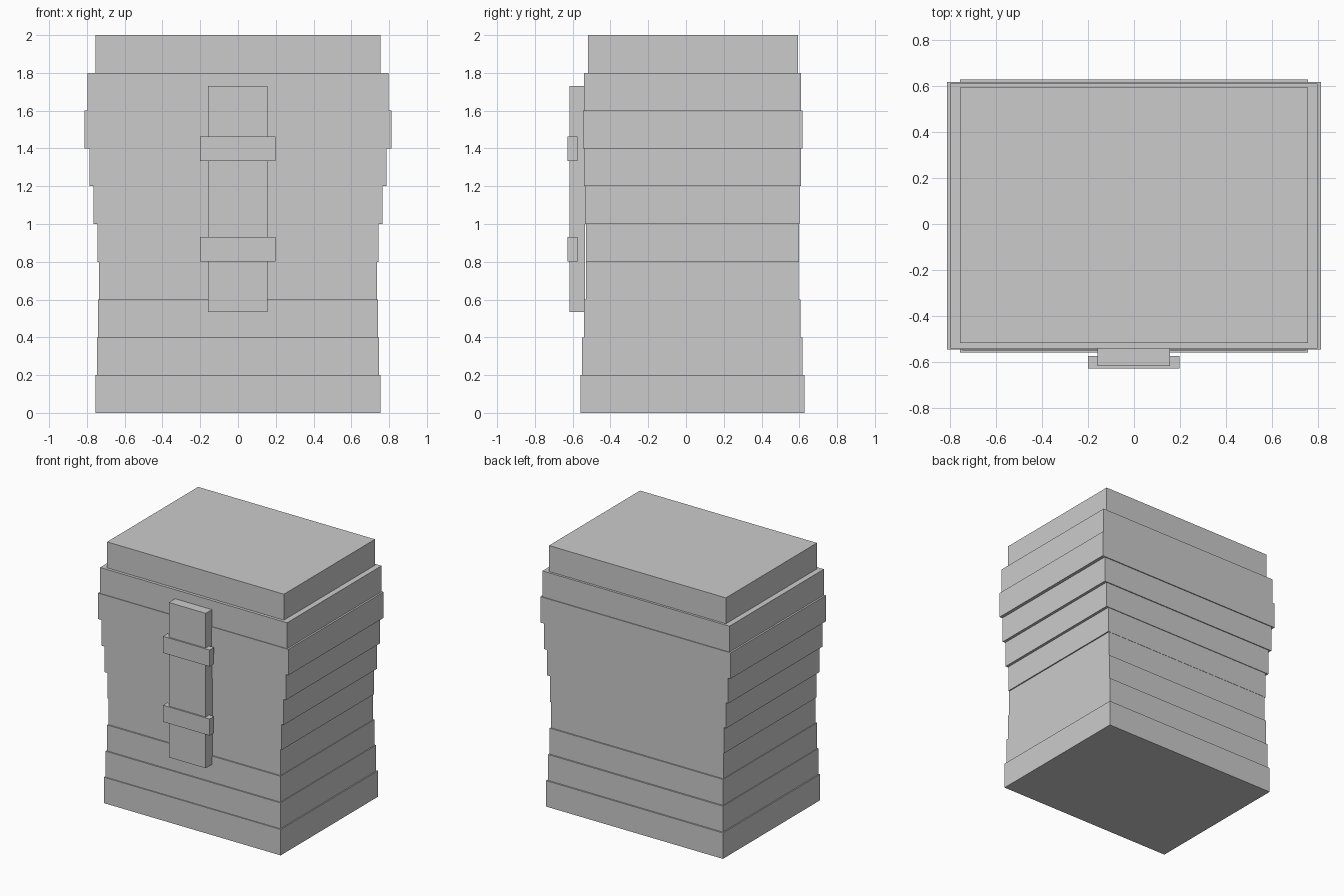
import bpy

cube = bpy.data.objects.get("Cube")
if cube:
    bpy.data.objects.remove(cube, do_unlink=True)

grey = bpy.data.materials.new("light_grey")
grey.use_nodes = True
grey.diffuse_color = (0.6, 0.6, 0.6, 1)
grey.node_tree.nodes["Principled BSDF"].inputs["Base Color"].default_value = (0.6, 0.6, 0.6, 1)


def box(name, xs, ys, zs):
    """Box spanning the given (low, high) range on each axis."""
    spans = (xs, ys, zs)
    bpy.ops.mesh.primitive_cube_add(size=1, location=[(a + b) / 2 for a, b in spans])
    ob = bpy.context.object
    ob.name = name
    ob.scale = [b - a for a, b in spans]
    bpy.ops.object.transform_apply(location=False, rotation=False, scale=True)
    ob.data.materials.append(grey)
    return ob


# Stacked torso slabs, bottom to top: half width, front y, back y
slabs = [
    (0.755, -0.558, 0.628),
    (0.746, -0.55, 0.617),
    (0.74, -0.54, 0.605),
    (0.735, -0.53, 0.595),
    (0.744, -0.53, 0.597),
    (0.765, -0.536, 0.602),
    (0.787, -0.541, 0.609),
    (0.812, -0.546, 0.616),
    (0.798, -0.541, 0.61),
    (0.755, -0.518, 0.592),
]
height = 2 / len(slabs)
for i, (half, front, back) in enumerate(slabs):
    box(f"body_slab_{i + 1}", (-half, half), (front, back), (i * height, (i + 1) * height))

# Vertical panel on the front with two cross bands
box("front_strap", (-0.158, 0.156), (-0.617, -0.535), (0.535, 1.73))
for name, low in (("lower_band", 0.802), ("upper_band", 1.334)):
    box(name, (-0.2, 0.198), (-0.628, -0.574), (low, low + 0.128))
